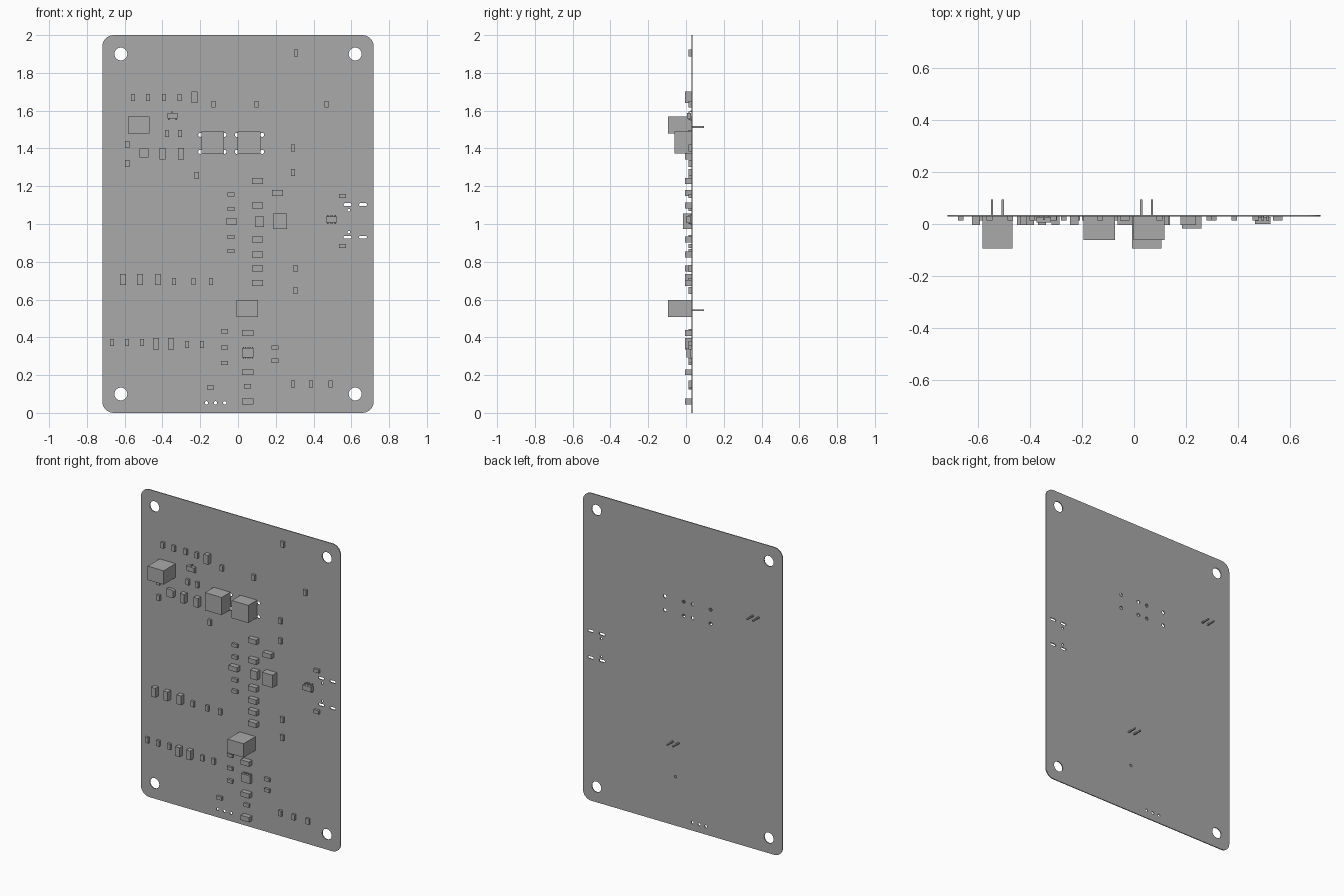
import bpy
import bmesh
import math
from mathutils import Matrix, Vector

default = bpy.data.objects.get("Cube")
if default:
    bpy.data.objects.remove(default, do_unlink=True)

FACE = 0.028    # front face of the board
BACK = 0.034    # rear face of the board

grey = bpy.data.materials.new("plain_grey")
grey.use_nodes = True
grey.diffuse_color = (0.4, 0.4, 0.4, 1)
grey.node_tree.nodes["Principled BSDF"].inputs["Base Color"].default_value = (0.4, 0.4, 0.4, 1)


def add_object(name, mesh):
    mesh.name = name
    mesh.materials.clear()
    mesh.materials.append(grey)
    obj = bpy.data.objects.new(name, mesh)
    bpy.context.collection.objects.link(obj)
    return obj


def finish(name, bm):
    mesh = bpy.data.meshes.new(name)
    bm.to_mesh(mesh)
    bm.free()
    return add_object(name, mesh)


def box(bm, x, z, width, height, front, back=FACE, round_corners=0):
    """Box centred at x, z, reaching from the front to the back depth."""
    place = Matrix.Translation((x, (front + back) / 2, z))
    size = Matrix.Diagonal((width, back - front, height, 1))
    verts = bmesh.ops.create_cube(bm, size=1, matrix=place @ size)["verts"]
    if round_corners:
        edges = {e for v in verts for e in v.link_edges}
        upright = [e for e in edges
                   if abs((e.verts[0].co - e.verts[1].co).normalized().y) > 0.9]
        bmesh.ops.bevel(bm, geom=upright, offset=round_corners, segments=4,
                        affect='EDGES', profile=0.5)


def group(name, size, depth, xs, zs):
    """One object with a box at every pairing of the given columns and rows."""
    bm = bmesh.new()
    for x in xs:
        for z in zs:
            box(bm, x, z, size[0], size[1], FACE - depth)
    return finish(name, bm)


# Board outline and all its openings, as one filled curve
def rounded_rect(x, z, width, height, radius, steps=8):
    points = []
    for i, (sx, sz) in enumerate([(1, 1), (-1, 1), (-1, -1), (1, -1)]):
        cx = x + sx * (width / 2 - radius)
        cz = z + sz * (height / 2 - radius)
        for k in range(steps + 1):
            a = math.pi / 2 * (i + k / steps)
            points.append((cx + radius * math.cos(a), cz + radius * math.sin(a)))
    return points


def circle(x, z, radius, sides=16):
    turn = math.tau / sides
    return [(x + radius * math.cos(turn * k), z + radius * math.sin(turn * k))
            for k in range(sides)]


outlines = [rounded_rect(0, 1, 1.436, 2, 0.06)]
outlines += [circle(x, z, 0.034, 32) for x in (-0.62, 0.62) for z in (0.1, 1.9)]
outlines += [circle(x, z, 0.011) for x in (-0.2, -0.072, -0.006, 0.128) for z in (1.382, 1.472)]
outlines += [circle(x, 0.053, 0.009) for x in (-0.167, -0.119, -0.07)]
outlines += [rounded_rect(x, z, 0.042, 0.015, 0.007, 4) for x in (0.58, 0.662) for z in (0.93, 1.103)]
outlines += [circle(0.587, z, 0.007) for z in (0.957, 1.073)]
outlines += [rounded_rect(0.053, 0.318, 0.015, 0.015, 0.002, 2)]

curve = bpy.data.curves.new("board_outline", 'CURVE')
curve.dimensions = '2D'
curve.fill_mode = 'BOTH'
curve.extrude = (BACK - FACE) / 2
for outline in outlines:
    spline = curve.splines.new('POLY')
    spline.points.add(len(outline) - 1)
    for point, (x, z) in zip(spline.points, outline):
        point.co = (x, z, 0, 1)
    spline.use_cyclic_u = True
helper = bpy.data.objects.new("board_outline", curve)
bpy.context.collection.objects.link(helper)
graph = bpy.context.evaluated_depsgraph_get()
board_mesh = bpy.data.meshes.new_from_object(helper.evaluated_get(graph))
bpy.data.objects.remove(helper, do_unlink=True)
board_mesh.transform(Matrix.Translation((0, (FACE + BACK) / 2, 0)) @ Matrix.Rotation(math.pi / 2, 4, 'X'))
add_object("board", board_mesh)

# Small upright chips
SMALL, LOW = (0.022, 0.037), 0.015
group("small_chips_top_row", SMALL, LOW, (-0.556, -0.476, -0.392, -0.31), [1.67])
group("small_chips_upper_row", SMALL, LOW, (-0.13, 0.098, 0.468), [1.634])
group("small_chip_top_edge", SMALL, LOW, [0.307], [1.905])
group("small_chips_beside_block", SMALL, LOW, (-0.376, -0.307), [1.478])
group("small_chips_left_edge", SMALL, LOW, [-0.586], (1.32, 1.422))
group("small_chip_upper_left", SMALL, LOW, [-0.218], [1.257])
group("small_chips_right_upper", SMALL, LOW, [0.291], (1.273, 1.403))
group("small_chips_middle_row", SMALL, LOW, (-0.339, -0.235, -0.143), [0.695])
group("small_chips_right_lower", SMALL, LOW, [0.304], (0.647, 0.764))
group("small_chips_low_row_outer", SMALL, LOW, (-0.667, -0.587, -0.508), [0.373])
group("small_chips_low_row_inner", SMALL, LOW, (-0.27, -0.19), [0.361])
group("small_chips_bottom_row", SMALL, LOW, (0.291, 0.386, 0.489), [0.153])

# Small chips lying sideways
FLAT = SMALL[::-1]
group("flat_chips_centre", FLAT, LOW, [-0.036], (0.857, 0.931, 1.08, 1.156))
group("flat_chips_right", FLAT, LOW, [0.553], (0.883, 1.149))
group("flat_chips_low_left", FLAT, LOW, [-0.071], (0.265, 0.347, 0.432))
group("flat_chips_low_right", FLAT, LOW, [0.197], (0.276, 0.347))
group("flat_chip_bottom_left", FLAT, LOW, [-0.146], [0.135])
group("flat_chip_bottom", FLAT, LOW, [0.05], [0.141])

# Large chips
LARGE, HIGH = (0.031, 0.06), 0.032
WIDE = LARGE[::-1]
group("large_chip_top_row", LARGE, HIGH, [-0.23], [1.671])
group("large_chips_upper_left", LARGE, HIGH, (-0.4, -0.302), [1.372])
group("large_chips_middle_row", LARGE, HIGH, (-0.608, -0.519, -0.423), [0.706])
group("large_chips_low_row", LARGE, HIGH, (-0.434, -0.355), [0.366])
group("wide_chips_column", WIDE, HIGH, [0.103], (0.687, 0.764, 0.838, 0.918, 1.098, 1.228))
group("wide_chip_centre_right", WIDE, HIGH, [0.209], [1.164])
group("wide_chip_centre_left", WIDE, HIGH, [-0.034], [1.013])
group("wide_chips_lower", WIDE, HIGH, [0.052], (0.061, 0.215, 0.422))
group("square_chip", (0.048, 0.056), HIGH, [0.114], [1.011])

# Tall blocks
group("inductor", (0.076, 0.082), 0.045, [0.222], [1.014])
group("transformers", (0.12, 0.115), 0.09, (-0.134, 0.058), [1.431])


def connector(name, x, z):
    bm = bmesh.new()
    box(bm, x, z, 0.115, 0.09, -0.095)
    for side in (-1, 1):
        box(bm, x + side * 0.0205, z - 0.01, 0.009, 0.009, FACE - 0.01, 0.095)
    finish(name, bm)


connector("upper_connector", -0.526, 1.524)
connector("lower_connector", 0.049, 0.553)


# Packages with bent leads
def leaded(name, x, z, width, height, front, top, bottom, lead=0.008, reach=0.012):
    bm = bmesh.new()
    box(bm, x, z, width, height, front, FACE - 0.002)
    middle = (front + FACE) / 2
    for side, offsets in ((1, top), (-1, bottom)):
        edge = z + side * height / 2
        for dx in offsets:
            box(bm, x + dx, edge + side * reach / 4, lead, reach / 2, middle - 0.002, middle + 0.002)
            box(bm, x + dx, edge + side * reach / 2, lead, 0.004, middle - 0.002, FACE)
            box(bm, x + dx, edge + side * reach * 0.75, lead, reach / 2, FACE - 0.004, FACE)
    finish(name, bm)


leaded("transistor", -0.347, 1.573, 0.055, 0.03, 0.005, [0], (-0.02, 0.02))
leaded("six_lead_package", 0.495, 1.024, 0.06, 0.032, 0.0, (-0.02, 0, 0.02), (-0.02, 0, 0.02))
pins = [-0.024 + 0.012 * i for i in range(5)]
leaded("control_package", 0.052, 0.318, 0.062, 0.052, 0.003, pins, pins, 0.005, 0.004)

# Rounded flat package
bm = bmesh.new()
box(bm, -0.497, 1.376, 0.053, 0.053, 0.006, FACE, 0.01)
finish("rounded_package", bm)
